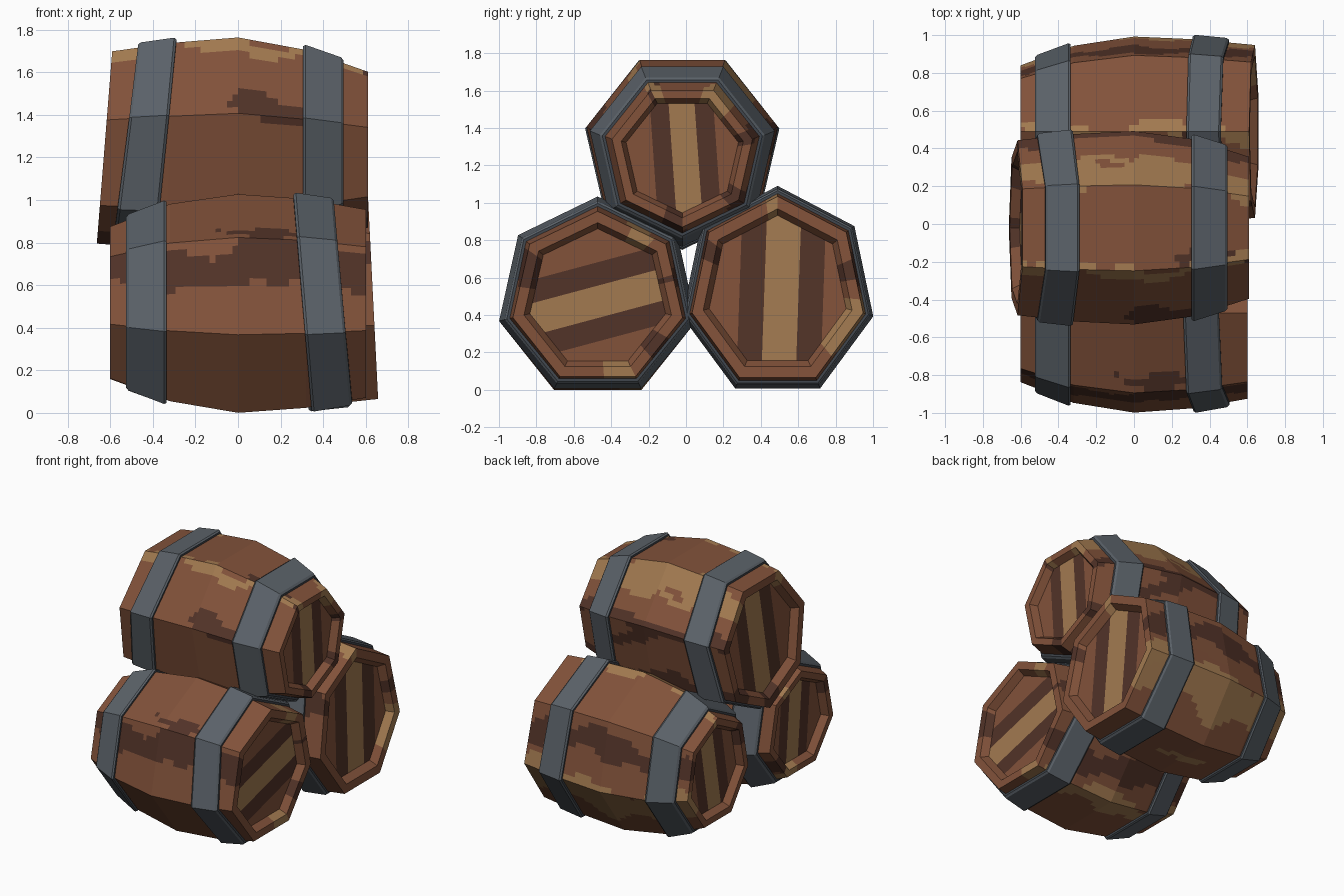
import bpy, bmesh, math, random
from mathutils import Vector

if "Cube" in bpy.data.objects:
    bpy.data.objects.remove(bpy.data.objects["Cube"])

random.seed(7)


def material(name, srgb):
    m = bpy.data.materials.new(name)
    m.diffuse_color = [((c / 255 + 0.055) / 1.055) ** 2.4 for c in srgb] + [1]
    m.use_nodes = True
    m.node_tree.nodes["Principled BSDF"].inputs["Base Color"].default_value = m.diffuse_color
    return m


WOODS = [material("brown_wood", (130, 82, 58)), material("dark_wood", (82, 51, 40)),
         material("tan_wood", (162, 122, 80))]
METALS = [material("grey_iron", (91, 98, 105)), material("dark_iron", (64, 70, 77))]
MAIN, DARK, TAN = 0, 1, 2
SIDES, CELLS, STEPS = 7, 12, 12


def lerp(a, b, t):
    return a + (b - a) * t


class Barrel:
    """Seven-sided barrel along x; triples run left end, middle, right end."""

    def __init__(self, name, turn, y, wide, ends, radii, heights, leans):
        self.name, self.y, self.wide = name, y, wide
        self.turn, self.ends = math.radians(turn), ends
        self.radii, self.heights, self.leans = radii, heights, leans
        self.streaks = []

    def section(self, x):
        """Radius, centre height and lean at x: full belly, then straight to the end."""
        side = 0 if x < 0 else 2
        end = self.ends[side // 2]
        t = min(1, x / end)
        knee = .32 / abs(end)
        belly = t / knee * .32 if t < knee else lerp(.32, 1, (t - knee) / (1 - knee))
        return (lerp(self.radii[1], self.radii[side], belly),
                lerp(self.heights[1], self.heights[side], t), self.leans[side // 2] * t)

    def direction(self, s):
        """Point on the unit heptagon; whole s is a corner."""
        def corner(k):
            a = self.turn + k * math.tau / SIDES
            return Vector((math.cos(a), math.sin(a)))
        k = math.floor(s)
        return corner(k).lerp(corner(k + 1), s - k)

    def point(self, x, s, scale=1.0, grow=0.0, lean=0.0, inset=0.0):
        d = self.direction(s)
        x += lean * d.y * .5
        r, z, tip = self.section(x)
        r = r * scale + grow
        return Vector((x + inset + tip * d.y * r, self.y + d.x * r * self.wide, z + d.y * r))

    def colour(self, x, angle):
        """Wavy grain streaks along the barrel."""
        for i, (mid, half, colour, x0, x1) in enumerate(self.streaks):
            a = angle + 4 * math.sin(7 * x + 2 * i) + 2 * math.sin(19 * x + i)
            off = abs((a - mid + 180) % 360 - 180)
            taper = min(1, (x - x0) / .12, (x1 - x) / .12)
            if taper > 0 and off < half * taper * (1 + .3 * math.sin(12 * x + i)):
                return colour
        return MAIN


def finish(bm, name, mats):
    bmesh.ops.recalc_face_normals(bm, faces=bm.faces)
    me = bpy.data.meshes.new(name)
    bm.to_mesh(me)
    bm.free()
    for m in mats:
        me.materials.append(m)
    bpy.context.collection.objects.link(bpy.data.objects.new(name, me))


def loft(bm, rows, closed=False):
    rows = [[bm.verts.new(p) for p in row] for row in rows]
    pairs = list(zip(rows, rows[1:])) + ([(rows[-1], rows[0])] if closed else [])
    faces = []
    for i, (p, q) in enumerate(pairs):
        n = len(p)
        for j in range(n):
            faces.append((i, j, bm.faces.new((p[j], p[(j + 1) % n], q[(j + 1) % n], q[j]))))
    return faces


def body(b):
    # staves, rims and the sloped walls inside the rims
    left, right = b.ends
    stations = [left, -.32, 0, .32, right]
    xs = [lerp(p, q, i / STEPS) for p, q in zip(stations, stations[1:]) for i in range(STEPS)]
    rows = [(left, .80, .05), (left, .87, 0)] + [(x, 1, 0) for x in xs]
    rows += [(right, 1, 0), (right, .87, 0), (right, .80, -.05)]
    n = SIDES * CELLS
    bm = bmesh.new()
    for i, j, f in loft(bm, [[b.point(x, j / CELLS, k, inset=o) for j in range(n)] for x, k, o in rows]):
        d = b.direction((j + .5) / CELLS)
        x = (rows[i][0] + rows[i + 1][0]) / 2
        f.material_index = b.colour(x, math.degrees(math.atan2(d.y, d.x)))
    finish(bm, b.name + "_body", WOODS)


def head(b, part, x, tilt):
    # recessed lid of planks: a tan plank between dark ones
    r, z, _ = b.section(x)
    inset = .05 if x < 0 else -.05
    bm = bmesh.new()
    bm.faces.new([bm.verts.new(b.point(x, j, .81, inset=inset)) for j in range(SIDES)])
    a = math.radians(tilt + 90)
    across = Vector((0, math.cos(a), math.sin(a)))
    mid = Vector((x, b.y, z))
    cuts = [-.48, -.22, .14, .40]
    for c in cuts:
        bmesh.ops.bisect_plane(bm, geom=bm.verts[:] + bm.edges[:] + bm.faces[:],
                               plane_co=mid + across * c * r, plane_no=across)
    for f in bm.faces:
        t = (f.calc_center_median() - mid).dot(across) / r
        f.material_index = (MAIN, DARK, TAN, DARK, MAIN)[sum(t > c for c in cuts)]
    bmesh.ops.recalc_face_normals(bm, faces=bm.faces)
    bm.normal_update()
    if any(f.normal.x * x < 0 for f in bm.faces):
        bmesh.ops.reverse_faces(bm, faces=bm.faces[:])
    finish(bm, f"{b.name}_{part}_head", WOODS)


def band(b, part, x, lean):
    # iron hoop with a chamfered edge
    w = .095
    section = [(-w, -.02), (-w, .016), (.012 - w, .026), (w - .012, .026), (w, .016), (w, -.02)]
    rows = [[b.point(x + o, j, grow=g, lean=lean) for j in range(SIDES)] for o, g in section]
    bm = bmesh.new()
    for i, j, f in loft(bm, rows, closed=True):
        f.material_index = 0 if i in (1, 2, 3) else 1
    finish(bm, f"{b.name}_{part}_band", METALS)


def build(b, planks, band_leans, streaks):
    # main streaks run full length; a few short ones are scattered after them
    b.streaks = [(mid, half, colour, -1, 1) for mid, half, colour in streaks]
    for i in range(7):
        x = random.uniform(-.6, .3)
        b.streaks.append((random.uniform(0, 360), random.uniform(3, 8), DARK if i % 3 else TAN,
                          x, x + random.uniform(.3, .6)))
    body(b)
    for part, x, bx, tilt, lean in zip(("left", "right"), b.ends, (-.43, .40), planks, band_leans):
        head(b, part, x, tilt)
        band(b, part, bx, lean)


build(Barrel("front_barrel", 90, -.472, 1, (-.60, .60), (.375, .54, .465), (.50, .487, .49), (0, 0)),
      (95, 15), (0, -.09), [(155, 11, DARK), (55, 7, TAN), (290, 9, TAN), (320, 10, DARK)])
build(Barrel("rear_barrel", 90, .49, .92, (-.60, .635), (.39, .56, .51), (.51, .515, .525), (0, -.05)),
      (80, 88), (0, -.03), [(90, 4, TAN), (335, 17, TAN), (20, 9, DARK), (150, 10, DARK)])
build(Barrel("top_barrel", -90, -.02, 1, (-.625, .61), (.475, .525, .385), (1.27, 1.29, 1.255), (.08, 0)),
      (85, 94), (.06, 0), [(52, 12, TAN), (14, 5, DARK), (118, 4, TAN), (320, 10, DARK), (262, 12, DARK)])
